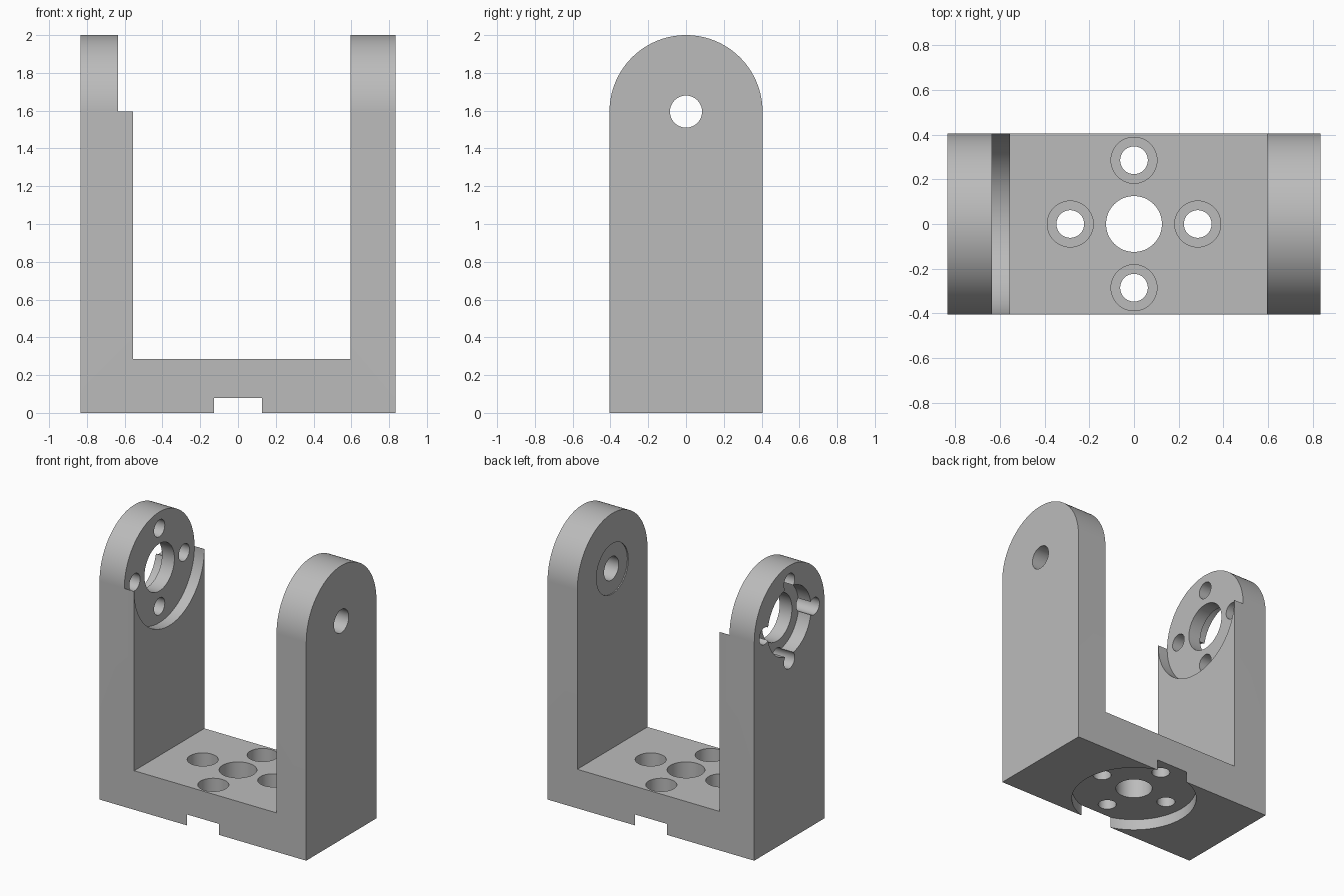
import bpy, bmesh, math
from mathutils import Matrix

if "Cube" in bpy.data.objects:
    bpy.data.objects.remove(bpy.data.objects["Cube"])

W, D, H = 0.835, 0.405, 2.0      # half width, half depth, height
AXIS_Z = H - D                   # pivot axis height
FLOOR = 0.285                    # top of the base plate

metal = bpy.data.materials.new("light_grey")
metal.diffuse_color = (0.5, 0.5, 0.5, 1)
metal.use_nodes = True
metal.node_tree.nodes["Principled BSDF"].inputs["Base Color"].default_value = metal.diffuse_color


def new_object(name, bm):
    bmesh.ops.recalc_face_normals(bm, faces=bm.faces)
    mesh = bpy.data.meshes.new(name)
    bm.to_mesh(mesh)
    bm.free()
    obj = bpy.data.objects.new(name, mesh)
    mesh.materials.append(metal)
    bpy.context.collection.objects.link(obj)
    return obj


def prism(name, points, offset):
    """Extrude a closed profile of 3D points along an offset vector."""
    bm = bmesh.new()
    face = bm.faces.new([bm.verts.new(p) for p in points])
    ext = bmesh.ops.extrude_face_region(bm, geom=[face])
    verts = [v for v in ext["geom"] if isinstance(v, bmesh.types.BMVert)]
    bmesh.ops.translate(bm, verts=verts, vec=offset)
    return new_object(name, bm)


def boolean(target, tool, operation):
    """Apply a boolean and remove the tool."""
    mod = target.modifiers.new("cut", 'BOOLEAN')
    mod.operation, mod.solver, mod.object = operation, 'EXACT', tool
    bpy.context.view_layer.objects.active = target
    bpy.ops.object.modifier_apply(modifier=mod.name)
    bpy.data.objects.remove(tool)


def bore(target, axis, a, b, r, lo, hi, seg=48):
    """Drill from lo to hi; (a, b) is (x, y) for axis Z and (y, z) for axis X."""
    mid = (lo + hi) / 2
    if axis == 'Z':
        m = Matrix.Translation((a, b, mid))
    else:
        m = Matrix.Translation((mid, a, b)) @ Matrix.Rotation(math.pi / 2, 4, 'Y')
    bm = bmesh.new()
    bmesh.ops.create_cone(bm, cap_ends=True, segments=seg, radius1=r, radius2=r,
                          depth=hi - lo, matrix=m)
    boolean(target, new_object("drill", bm), 'DIFFERENCE')


# U-shaped body with a stepped left arm
u = [(-W, 0), (W, 0), (W, H + 0.1), (0.595, H + 0.1), (0.595, FLOOR), (-0.555, FLOOR),
     (-0.555, AXIS_Z), (-0.635, AXIS_Z), (-0.635, H + 0.1), (-W, H + 0.1)]
bracket = prism("bracket", [(x, -0.5, z) for x, z in u], (0, 1, 0))

# Round arm tops
arc = [(D * math.cos(math.pi * i / 64), AXIS_Z + D * math.sin(math.pi * i / 64))
       for i in range(65)]
outline = [(-D, -0.1), (D, -0.1)] + arc
boolean(bracket, prism("outline", [(-1, y, z) for y, z in outline], (2, 0, 0)), 'INTERSECT')

# Four-hole pattern shared by the base and the left arm
pattern = [(0.285, 0), (-0.285, 0), (0, 0.285), (0, -0.285)]

# Base: round underside recess, centre hole, counterbored screw holes
bore(bracket, 'Z', 0, 0, 0.425, -0.2, 0.08, 96)
bore(bracket, 'Z', 0, 0, 0.125, -0.1, 0.5)
for px, py in pattern:
    bore(bracket, 'Z', px, py, 0.062, -0.1, 0.5, 32)
    bore(bracket, 'Z', px, py, 0.103, 0.185, 0.5)

# Left arm: inner disc seat, stepped centre hole, screw holes
bore(bracket, 'X', 0, AXIS_Z, 0.404, -0.635, -0.4, 96)
bore(bracket, 'X', 0, AXIS_Z, 0.173, -1, -0.5)
bore(bracket, 'X', 0, AXIS_Z, 0.25, -1, -0.735)
for py, pz in pattern:
    bore(bracket, 'X', py, AXIS_Z + pz, 0.062, -1, -0.5, 32)

# Right arm: pivot hole and shallow inner recess
bore(bracket, 'X', 0, AXIS_Z, 0.085, 0.4, 1)
bore(bracket, 'X', 0, AXIS_Z, 0.184, 0.4, 0.603)

# Smooth the curved walls, keep the edges sharp
bpy.ops.object.select_all(action='DESELECT')
bracket.select_set(True)
bpy.context.view_layer.objects.active = bracket
bpy.ops.object.shade_smooth_by_angle(angle=math.radians(30))
